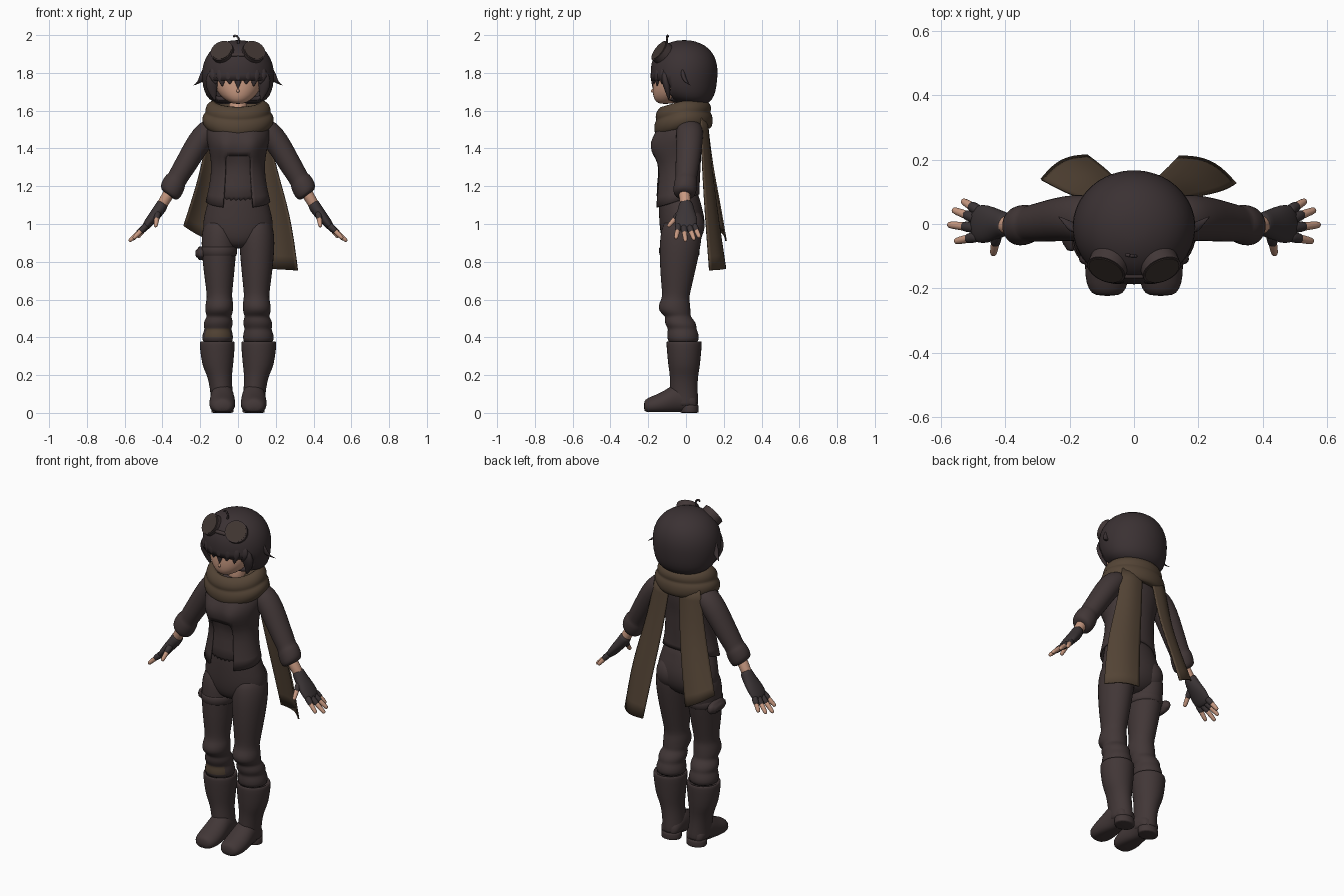
import bpy, bmesh, math
from mathutils import Vector

old = bpy.data.objects.get("Cube")
if old:
    bpy.data.objects.remove(old, do_unlink=True)

X, Y, Z = Vector((1, 0, 0)), Vector((0, 1, 0)), Vector((0, 0, 1))


def material(name, *rgb):
    m = bpy.data.materials.new(name)
    m.use_nodes = True
    m.diffuse_color = (*rgb, 1)
    m.node_tree.nodes["Principled BSDF"].inputs["Base Color"].default_value = (*rgb, 1)
    return m


cloth = material("dark cloth", .054, .038, .038)
hair_mat = material("dark hair", .043, .031, .033)
scarf_mat = material("brown scarf", .088, .058, .036)
skin = material("skin", .58, .32, .22)
glove_mat = material("dark glove", .044, .035, .037)
lens_mat = material("brown lens", .052, .037, .032)


def finish(name, bm, mats, smooth=1, solid=0):
    bmesh.ops.recalc_face_normals(bm, faces=bm.faces)
    me = bpy.data.meshes.new(name)
    bm.to_mesh(me)
    bm.free()
    for m in mats:
        me.materials.append(m)
    ob = bpy.data.objects.new(name, me)
    bpy.context.collection.objects.link(ob)
    if smooth:
        mod = ob.modifiers.new("smooth", 'SUBSURF')
        mod.levels = mod.render_levels = smooth
        mod.boundary_smooth = 'PRESERVE_CORNERS'
        me.shade_smooth()
    else:
        bpy.context.view_layer.objects.active = ob
        ob.select_set(True)
        bpy.ops.object.shade_smooth_by_angle(angle=math.radians(35))
        ob.select_set(False)
    if solid:
        mod = ob.modifiers.new("thickness", 'SOLIDIFY')
        mod.thickness, mod.offset = solid, -1
    return ob


def loft(name, rings, mat, frame=(X, Y), n=16, cut=None, warp=None, solid=0, paint=None, extra=None):
    """Skin a row of ellipses (x, y, z, ru, rv) lying in the plane of frame."""
    bm = bmesh.new()
    if frame is None:
        d = (Vector(rings[-1][:3]) - Vector(rings[0][:3])).normalized()
        u = (Y - d * d.dot(Y)).normalized()
        frame = (u, d.cross(u))
    loops = []
    for x, y, z, ru, rv in rings:
        loop = []
        for i in range(n):
            a = math.tau * (i + .5) / n
            p = Vector((x, y, z)) + frame[0] * (ru * math.cos(a)) + frame[1] * (rv * math.sin(a))
            loop.append(bm.verts.new(warp(p) if warp else p))
        loops.append(loop)
    for a, b in zip(loops, loops[1:]):
        for i in range(n):
            j = (i + 1) % n
            bm.faces.new((a[i], a[j], b[j], b[i]))
    if not cut:
        bm.faces.new(loops[0])
    bm.faces.new(loops[-1])
    if cut:
        gone = [f for f in bm.faces if cut(f.calc_center_median())]
        bmesh.ops.delete(bm, geom=gone, context='FACES')
    if paint:
        for f in bm.faces:
            f.material_index = int(paint(f.calc_center_median()))
    return finish(name, bm, [mat] + ([extra] if extra else []), solid=solid)


def tube(name, a, b, r0, r1, mat):
    a, b = Vector(a), Vector(b)
    rings = [(*a.lerp(b, t), r, r) for t, r in
             ((0, r0 * .7), (.08, r0), (.5, (r0 + r1) / 2), (.9, r1), (1, r1 * .6))]
    return loft(name, rings, mat, None, 8)


def lock(name, pts, r):
    rings = [(*p, r * k, r * k * .6) for p, k in zip(pts, (.7, 1, .65, .06))]
    return loft(name, rings, hair_mat, n=8)


def upright(rows):
    return [(0, cy, z, rx, ry) for z, cy, rx, ry in rows]


def ball(name, loc, r, mat):
    bm = bmesh.new()
    bmesh.ops.create_uvsphere(bm, u_segments=20, v_segments=12, radius=1)
    for v in bm.verts:
        v.co = Vector(loc) + Vector(c * k for c, k in zip(v.co, r))
    return finish(name, bm, [mat])


def disc(name, loc, normal, r, depth, mat):
    bm = bmesh.new()
    bmesh.ops.create_cone(bm, cap_ends=True, segments=32, radius1=r, radius2=r, depth=depth)
    ob = finish(name, bm, [mat], smooth=0)
    ob.location = loc
    ob.rotation_euler = Vector(normal).to_track_quat('Z', 'Y').to_euler()
    return ob


# Torso: shirt and open jacket, both shaped over the chest
body = [(1.10, -.05, .172, .122), (1.2, -.045, .152, .117), (1.3, -.035, .14, .113), (1.36, -.038, .148, .118),
        (1.41, -.038, .158, .124), (1.46, -.034, .17, .128), (1.51, -.025, .168, .12),
        (1.55, -.02, .15, .11), (1.6, -.02, .09, .08)]


def figure(p):
    if p.z < 1.15:
        return p + Z * (p.y + .12) * .3
    bust = sum(math.exp(-((p.x - c) ** 2 / .004 + (p.z - 1.41) ** 2 / .005)) for c in (-.075, .075))
    return p - Y * (.045 * bust if p.y < -.06 else 0)


def jacket_opening(c):
    return c.y < -.05 and c.z < 1.37 and abs(math.atan2(c.x, -c.y - .042)) < .6


loft("shirt", upright([(z, cy, rx * .94, ry * .94) for z, cy, rx, ry in body]), cloth, n=32, warp=figure)
loft("jacket", upright(body), cloth, n=32, warp=figure, solid=.01, cut=jacket_opening)
loft("trouser_seat", upright([(1.22, -.045, .13, .1), (1.12, -.035, .16, .11), (1.04, -.022, .182, .122),
                              (.98, -.02, .19, .12), (.93, -.022, .172, .11), (.89, -.03, .11, .085),
                              (.87, -.03, .05, .05)]), cloth, n=24)

for side, s in (("left", 1), ("right", -1)):
    ball(side + "_buttock", (s * .085, .015, .99), (.085, .085, .095), cloth)

    # Legs, with a knee patch on the right one
    leg = [(1.04, .095, -.02, .07, .09), (.97, .098, -.022, .094, .112), (.9, .1, -.03, .096, .112),
           (.82, .101, -.037, .09, .104), (.74, .1, -.045, .082, .093), (.66, .099, -.05, .072, .08),
           (.61, .098, -.055, .067, .072), (.585, .098, -.06, .074, .082), (.55, .1, -.063, .076, .088),
           (.525, .1, -.052, .072, .078), (.51, .1, -.042, .065, .068), (.49, .103, -.035, .076, .08),
           (.465, .106, -.026, .08, .084), (.445, .106, -.02, .071, .076), (.43, .107, -.018, .078, .082),
           (.4, .108, -.015, .085, .087), (.36, .108, -.015, .08, .08)]
    loft(side + "_leg", [(s * x, y, z, a, b) for z, x, y, a, b in leg], cloth, extra=scarf_mat,
         paint=lambda c: s < 0 and .4 < c.z < .445 and c.y < -.05 and c.x > -.17)

    # Boots
    shaft = [(.36, .108, -.01, .07, .07), (.385, .11, -.01, .088, .09), (.375, .11, -.01, .095, .096),
             (.35, .11, -.01, .095, .095), (.25, .108, -.01, .084, .086), (.21, .1, -.01, .07, .078),
             (.16, .093, -.012, .062, .074), (.1, .086, -.012, .06, .076), (.05, .083, -.005, .062, .072),
             (.03, .083, -.005, .06, .07)]
    loft(side + "_boot_shaft", [(s * x, y, z, a, b) for z, x, y, a, b in shaft], cloth)
    foot = [(.062, .05, .045, .04), (.03, .06, .06, .055), (-.03, .085, .062, .085), (-.07, .072, .066, .078),
            (-.11, .055, .07, .066), (-.16, .042, .071, .054), (-.205, .036, .06, .044), (-.224, .035, .038, .028)]
    loft(side + "_boot_foot", [(s * .083, y, z, a, b) for y, z, a, b in foot], cloth, (X, Z),
         warp=lambda p: Vector((p.x, p.y, max(p.z, .004))))
    loft(side + "_boot_heel", [(s * .083, .018, z, .06, .05) for z in (0, .002, .03, .05)], cloth)

    # Sleeve with rolled cuff
    sleeve = [(.09, .02, 1.53, .06, .055), (.15, .02, 1.505, .074, .066), (.21, .018, 1.43, .072, .066),
              (.262, .01, 1.34, .066, .061), (.308, .003, 1.265, .06, .057), (.325, 0, 1.235, .056, .054),
              (.33, 0, 1.227, .062, .062), (.347, -.004, 1.195, .064, .066), (.364, -.008, 1.163, .061, .062),
              (.368, -.01, 1.15, .045, .04)]
    loft(side + "_sleeve", [(s * x, *r) for x, *r in sleeve], cloth, None)

    # Hand: wrist, fingerless glove and fingers
    tube(side + "_wrist", (s * .355, -.01, 1.18), (s * .415, 0, 1.08), .034, .031, skin)
    palm = [(.393, 0, 1.115, .03, .026), (.398, 0, 1.107, .038, .033), (.42, 0, 1.07, .045, .033),
            (.455, 0, 1.03, .062, .028), (.485, 0, .99, .06, .023), (.5, 0, .972, .048, .015)]
    loft(side + "_glove", [(s * x, *r) for x, *r in palm], glove_mat, None)
    fingers = {"little": ((.482, .042, .995), (.532, .072, .928)), "ring": ((.487, .016, .99), (.562, .044, .916)),
               "middle": ((.487, -.012, .99), (.577, -.002, .908)), "index": ((.482, -.038, .995), (.555, -.054, .922)),
               "thumb": ((.425, -.03, 1.06), (.437, -.096, .985))}
    for key, (a, b) in fingers.items():
        a, b = (Vector((s * p[0], p[1], p[2])) for p in (a, b))
        tube(f"{side}_{key}_sleeve", a, a.lerp(b, .5), .019, .0175, glove_mat)
        tube(f"{side}_{key}_finger", a.lerp(b, .3), b, .0155, .012, skin)

    # Goggles pushed up on the head
    facing = Vector((s * .33, -.74, .56)).normalized()
    centre = Vector((s * .08, -.128, 1.907))
    disc(side + "_goggle_rim", centre, facing, .062, .04, cloth)
    disc(side + "_goggle_lens", centre + facing * .019, facing, .056, .008, lens_mat)

    # Side hair locks
    lock(side + "_flip_lock", [(s * .17, -.02, 1.83), (s * .182, -.015, 1.78), (s * .2, 0, 1.75),
                               (s * .237, .025, 1.733)], .026)
    lock(side + "_cheek_lock", [(s * .125, -.115, 1.82), (s * .14, -.11, 1.76), (s * .138, -.095, 1.7),
                                (s * .12, -.09, 1.65)], .042)

tube("goggle_bridge", (-.04, -.16, 1.895), (.04, -.16, 1.895), .012, .012, cloth)

# Thigh strap and pouch
loft("thigh_strap", [(-.1, -.035, z, r, r + .013) for z, r in
                     ((.885, .088), (.88, .099), (.83, .097), (.825, .086))], cloth)
bm = bmesh.new()
bmesh.ops.create_cube(bm, size=1)
for v in bm.verts:
    v.co = Vector((-.195 + v.co.x * .065, v.co.y * .15 - .01, .845 + v.co.z * .075))
bmesh.ops.bevel(bm, geom=bm.edges[:], offset=.015, segments=2, affect='EDGES')
finish("thigh_pouch", bm, [cloth])

# Head and face
loft("neck", upright([(z, -.015, .05, .05) for z in (1.55, 1.6, 1.7)]), skin)
loft("head", upright([(1.635, -.11, .025, .03), (1.65, -.095, .06, .07), (1.68, -.075, .1, .103),
                      (1.73, -.055, .13, .125), (1.8, -.05, .14, .125), (1.87, -.04, .1, .1)]), skin)
ball("nose", (0, -.176, 1.705), (.008, .01, .01), skin)

# Hair: bob with open front, fringe and a stray strand
bob = [(1.635, .04, .1, .07), (1.655, .02, .155, .118), (1.7, 0, .18, .158), (1.76, -.01, .192, .176),
       (1.82, -.01, .192, .18), (1.88, -.01, .175, .168), (1.93, -.01, .137, .135), (1.96, -.01, .085, .085),
       (1.974, -.01, .03, .03)]
loft("hair_bob", upright(bob), hair_mat, n=32, solid=.02,
     cut=lambda c: (c.z < 1.75 and c.y < -.08) or c.z < 1.64)
for i in range(7):
    a = (i - 3) * .26
    x, y = math.sin(a), -math.cos(a)
    tip = 1.712 if i == 3 else 1.738 - .012 * (i % 2)
    lock(f"fringe_lock_{i + 1}", [(x * .165, y * .155 - .01, 1.84), (x * .178, y * .16 - .01, 1.79),
                                  (x * .176, y * .163 - .01, 1.765), (x * .165, y * .165 - .01, tip)], .036)
strand = [(0, -.1, 1.955), (.006, -.1, 1.975), (0, -.1, 1.99), (-.012, -.098, 1.998), (-.026, -.095, 1.992)]
for a, b in zip(strand, strand[1:]):
    tube("stray_strand", a, b, .007, .006, hair_mat)


# Scarf: two folds, dipping in front
def drape(p):
    return p - Z * max(0, -p.y - .02) * .3


loft("scarf_wrap", upright([(1.525, -.012, .12, .1), (1.495, -.012, .15, .132), (1.515, -.012, .18, .152),
                            (1.55, -.014, .194, .158), (1.58, -.014, .188, .153), (1.592, -.014, .172, .142),
                            (1.605, -.014, .176, .15), (1.635, -.014, .168, .146), (1.658, -.014, .14, .12),
                            (1.648, -.015, .115, .1), (1.59, -.015, .09, .08)]), scarf_mat, n=24, warp=drape)


def tail(name, rows):
    bm = bmesh.new()
    grid = []
    for a, b in rows:
        a, b = Vector(a), Vector(b)
        bulge = Vector((b.x - a.x, b.y - a.y, 0)).length * .16
        out = Vector((.4 if a.x > 0 else -.4, 1, 0)).normalized()
        grid.append([bm.verts.new(a.lerp(b, t) + out * bulge * 4 * t * (1 - t)) for t in (0, .33, .67, 1)])
    for p, q in zip(grid, grid[1:]):
        for i in range(3):
            bm.faces.new((p[i], p[i + 1], q[i + 1], q[i]))
    finish(name, bm, [scarf_mat], smooth=2, solid=.008)


tail("scarf_tail_left", [((.03, .11, 1.56), (.15, .08, 1.56)), ((.06, .135, 1.3), (.2, .09, 1.3)),
                         ((.1, .17, 1.05), (.28, .105, 1.05)), ((.14, .213, .765), (.318, .127, .755))])
tail("scarf_tail_right", [((-.03, .11, 1.56), (-.15, .08, 1.56)), ((-.055, .14, 1.32), (-.19, .09, 1.32)),
                          ((-.09, .175, 1.15), (-.235, .11, 1.16)), ((-.145, .216, .91), (-.29, .14, .99))])
